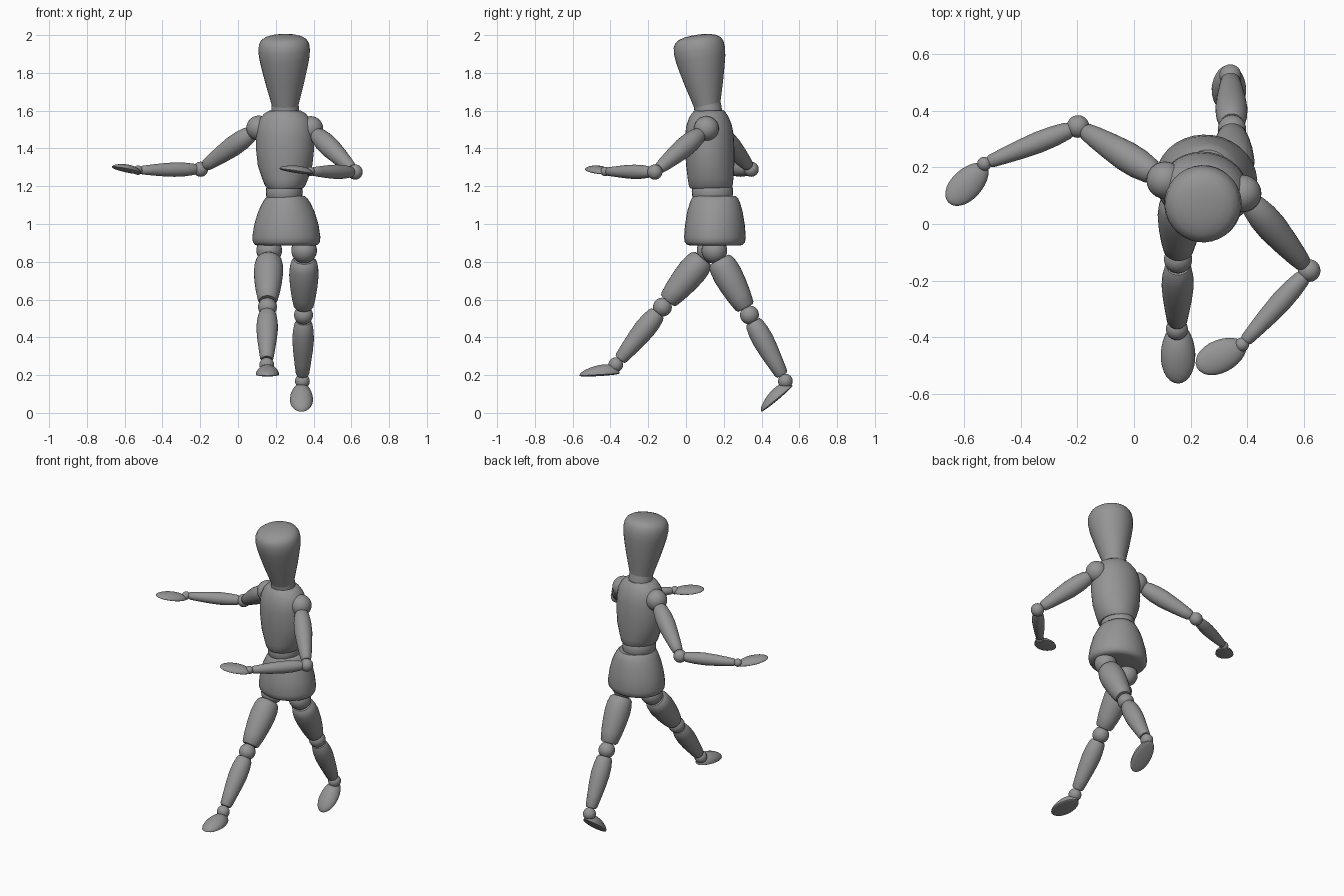
import bpy, bmesh, math
from mathutils import Vector, Matrix

if "Cube" in bpy.data.objects:
    bpy.data.objects.remove(bpy.data.objects["Cube"])

grey = bpy.data.materials.new("mid_grey")
grey.diffuse_color = (0.3, 0.3, 0.3, 1)
grey.use_nodes = True
grey.node_tree.nodes["Principled BSDF"].inputs["Base Color"].default_value = grey.diffuse_color


def finish(name, bm, matrix):
    bmesh.ops.recalc_face_normals(bm, faces=bm.faces)
    mesh = bpy.data.meshes.new(name)
    bm.to_mesh(mesh)
    bm.free()
    mesh.transform(matrix)
    mesh.shade_smooth()
    mesh.set_sharp_from_angle(angle=math.radians(40))
    mesh.materials.append(grey)
    obj = bpy.data.objects.new(name, mesh)
    bpy.context.collection.objects.link(obj)
    return obj


def turned(name, profile, matrix, sides=32):
    """Stack of elliptical rings (height, radius x, radius y), capped."""
    bm = bmesh.new()
    rings = []
    for z, rx, ry in profile:
        angles = [2 * math.pi * i / sides for i in range(sides)]
        rings.append([bm.verts.new((rx * math.cos(a), ry * math.sin(a), z)) for a in angles])
    for a, b in zip(rings, rings[1:]):
        for i in range(sides):
            j = (i + 1) % sides
            bm.faces.new((a[i], a[j], b[j], b[i]))
    bm.faces.new(rings[0][::-1])
    bm.faces.new(rings[-1])
    return finish(name, bm, matrix)


def limb(name, start, end, profile):
    """Turned limb; profile is (fraction of length, radius)."""
    start, end = Vector(start), Vector(end)
    axis = end - start
    rings = [(t * axis.length, r, r) for t, r in profile]
    rot = axis.to_track_quat('Z', 'Y').to_matrix().to_4x4()
    return turned(name, rings, Matrix.Translation(start) @ rot, 28)


def ball(name, center, r, scale=(1, 1, 1)):
    bm = bmesh.new()
    bmesh.ops.create_uvsphere(bm, u_segments=24, v_segments=16, radius=r)
    return finish(name, bm, Matrix.Translation(center) @ Matrix.Diagonal((*scale, 1)))


def paddle(name, center, direction, up, length, width, height, under, skew):
    """Half egg with a flattened underside, used for hands and feet."""
    bm = bmesh.new()
    bmesh.ops.create_uvsphere(bm, u_segments=28, v_segments=16, radius=1)
    for v in bm.verts:
        x, y, z = v.co
        h = height * (1 - skew * x) if z > 0 else under
        v.co = (x * length, y * width * (1 + 0.08 * x), z * h)
    d = Vector(direction).normalized()
    side = Vector(up).cross(d).normalized()
    u = d.cross(side)
    rot = Matrix((d, side, u)).transposed().to_4x4()
    return finish(name, bm, Matrix.Translation(center) @ rot)


def placed(x, y, z, yaw=0, tilt=0):
    return (Matrix.Translation((x, y, z)) @ Matrix.Rotation(math.radians(yaw), 4, 'Z')
            @ Matrix.Rotation(math.radians(tilt), 4, 'X'))


# Head and neck
head = [(0, .070), (.05, .083), (.12, .102), (.19, .119), (.25, .132), (.295, .137),
        (.33, .133), (.352, .121), (.366, .100), (.375, .070), (.380, .030)]
turned("head", [(z, r, r) for z, r in head], placed(.25, .112, 1.625, -8, 8))
turned("neck", [(0, .072, .072), (.04, .073, .073), (.08, .068, .068)],
       placed(.25, .122, 1.575, 0, 9))

# Torso, waist and pelvis
turned("torso", [(0, .095, .108), (.012, .106, .116), (.05, .122, .121), (.12, .145, .127),
                 (.20, .154, .130), (.28, .155, .128), (.33, .150, .120), (.37, .133, .106),
                 (.395, .110, .092), (.41, .085, .078)],
       placed(.25, .132, 1.19, -9, 1.8))
ball("waist", (.245, .14, 1.17), .098, (1, 1.12, 1))
turned("pelvis", [(0, .150, .130), (.006, .168, .148), (.02, .178, .159), (.045, .181, .163),
                  (.11, .171, .158), (.18, .150, .147), (.225, .128, .134), (.25, .112, .124),
                  (.264, .095, .110)],
       placed(.256, .153, .885, -9))

THIGH = [(.14, .054), (.18, .068), (.26, .075), (.38, .078), (.55, .073), (.72, .064),
         (.86, .053), (.89, .044)]
SHIN = [(.10, .040), (.14, .048), (.25, .055), (.38, .057), (.55, .052), (.72, .044),
        (.88, .036), (.91, .029)]
UPPER_ARM = [(.12, .034), (.17, .045), (.30, .053), (.45, .054), (.65, .046), (.82, .037),
             (.90, .031), (.92, .024)]
FOREARM = [(.07, .024), (.11, .030), (.25, .036), (.42, .038), (.62, .034), (.80, .028),
           (.93, .023), (.95, .018)]

# Legs: hip, knee, ankle joints
legs = {"right": ((.165, .125, .86), (.156, -.125, .56), (.152, -.372, .255)),
        "left": ((.350, .150, .86), (.347, .336, .518), (.341, .526, .168))}
for s, (hip, knee, ankle) in legs.items():
    ball(s + "_hip_ball", hip, .068)
    limb(s + "_thigh", hip, knee, THIGH)
    ball(s + "_knee_ball", knee, .050)
    limb(s + "_shin", knee, ankle, SHIN)
    ball(s + "_ankle_ball", ankle, .039)

# Arms: shoulder, elbow, wrist joints
arms = {"right": ((.110, .155, 1.508), (-.198, .345, 1.29), (-.530, .213, 1.285)),
        "left": ((.385, .108, 1.505), (.620, -.165, 1.275), (.382, -.427, 1.278))}
for s, (shoulder, elbow, wrist) in arms.items():
    ball(s + "_shoulder_ball", shoulder, .066)
    limb(s + "_upper_arm", shoulder, elbow, UPPER_ARM)
    ball(s + "_elbow_ball", elbow, .040)
    limb(s + "_forearm", elbow, wrist, FOREARM)
    ball(s + "_wrist_ball", wrist, .025)

# Feet and hands
paddle("right_foot", (.156, -.458, .203), (0, -1, -.06), (0, 0, 1), .107, .061, .050, .008, .3)
paddle("left_foot", (.336, .481, .075), (0, -.77, -.64), (0, -.64, .77), .107, .061, .050, .008, .3)
paddle("right_hand", (-.590, .142, 1.285), (-.7, -.7, .2), (0, 0, 1), .096, .054, .030, .008, .2)
paddle("left_hand", (.308, -.467, 1.279), (-.9, -.42, .15), (0, 0, 1), .096, .058, .030, .008, .2)
